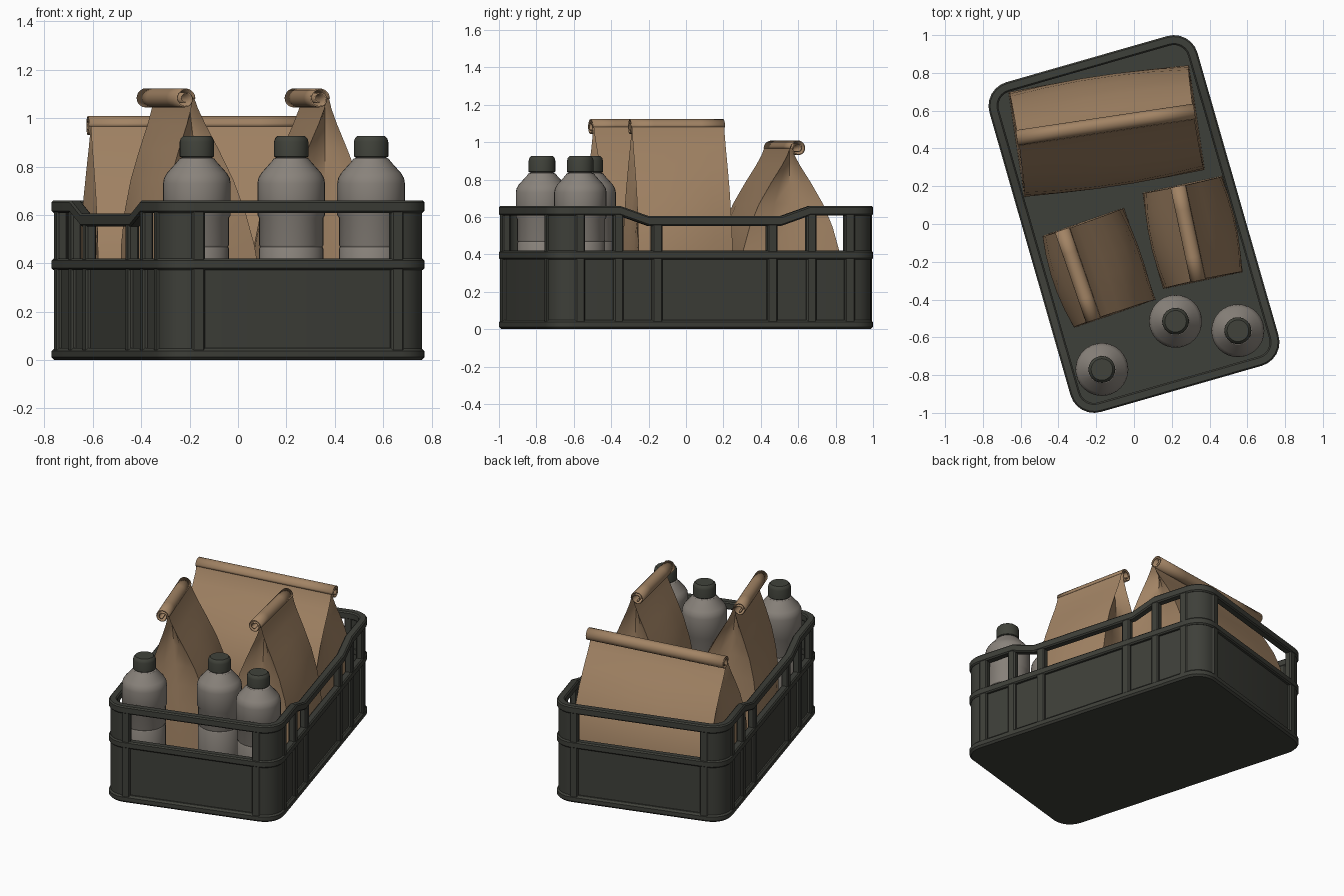
import bpy, bmesh, math
from mathutils import Matrix

if "Cube" in bpy.data.objects:
    bpy.data.objects.remove(bpy.data.objects["Cube"])

ANG = math.radians(16)
W, L, R = 0.573, 0.908, 0.13      # crate half width, half length, corner radius


def material(name, col):
    m = bpy.data.materials.new(name)
    m.diffuse_color = (*col, 1)
    m.use_nodes = True
    m.node_tree.nodes["Principled BSDF"].inputs["Base Color"].default_value = m.diffuse_color
    return m


CRATE = material("dark crate plastic", (0.048, 0.050, 0.041))
CAP = material("dark cap", (0.052, 0.055, 0.043))
BOTTLE = material("grey bottle", (0.25, 0.225, 0.198))
PAPER = material("brown paper", (0.36, 0.228, 0.128))


def finish(name, bm, mat, loc=(0, 0, 0), rot=0.0, angle=35):
    bmesh.ops.recalc_face_normals(bm, faces=bm.faces)
    me = bpy.data.meshes.new(name)
    bm.to_mesh(me)
    bm.free()
    me.materials.append(mat)
    ob = bpy.data.objects.new(name, me)
    bpy.context.collection.objects.link(ob)
    ob.location = loc
    ob.rotation_euler.z = rot
    bpy.ops.object.select_all(action='DESELECT')
    ob.select_set(True)
    bpy.context.view_layer.objects.active = ob
    bpy.ops.object.shade_smooth_by_angle(angle=math.radians(angle))
    return ob


def skin(bm, rows, close_rows=False, close_cols=True, caps=False):
    """Join rows of points with quads."""
    vs = [[bm.verts.new(p) for p in r] for r in rows]
    n, m = len(vs), len(vs[0])
    for i in range(n if close_rows else n - 1):
        for j in range(m if close_cols else m - 1):
            a, b = vs[i], vs[(i + 1) % n]
            bm.faces.new((a[j], a[(j + 1) % m], b[(j + 1) % m], b[j]))
    if caps:
        bm.faces.new(vs[0])
        bm.faces.new(vs[-1])


# ---------- crate ----------
def corner(k):
    """Points (x, y, nx, ny) round corner k."""
    cx = (W - R) * (1 if k in (0, 3) else -1)
    cy = (L - R) * (1 if k in (0, 1) else -1)
    angs = [math.pi / 2 * (k + i / 6) for i in range(7)]
    return [(cx + R * math.cos(a), cy + R * math.sin(a), math.cos(a), math.sin(a)) for a in angs]


BREAKS = (-0.53, -0.37, 0.37, 0.53)
LOOP = (corner(0) + corner(1) + [(-W, -y, -1, 0) for y in BREAKS]
        + corner(2) + corner(3) + [(W, y, 1, 0) for y in BREAKS])


def rim_z(y):
    """Top rim dips along the middle of the long sides."""
    t = min(1, max(0, (abs(y) - 0.37) / 0.16))
    return 0.605 + 0.055 * t


def sweep(name, path, profile, closed=True, dip=False):
    bm = bmesh.new()
    rows = [[(x - nx * d, y - ny * d, z + (rim_z(y) if dip else 0)) for d, z in profile]
            for x, y, nx, ny in path]
    skin(bm, rows, close_rows=closed, caps=not closed)
    return finish(name, bm, CRATE, rot=ANG)


def bar(z0, z1, d0, d1, c=0.008):
    """Chamfered rectangle as (inset, z) profile."""
    return [(d0 + c, z0), (d1 - c, z0), (d1, z0 + c), (d1, z1 - c),
            (d1 - c, z1), (d0 + c, z1), (d0, z1 - c), (d0, z0 + c)]


sweep("top_rim", LOOP, bar(-0.052, 0, 0, 0.052), dip=True)
sweep("middle_rail", LOOP, bar(0.372, 0.42, 0, 0.05))
sweep("bottom_rail", LOOP, bar(0.0, 0.05, 0, 0.05, 0.012))
sweep("lower_wall", LOOP, [(0.022, 0.03), (0.044, 0.03), (0.044, 0.40), (0.022, 0.40)])
for k in range(4):
    sweep("corner_panel_%d" % k, corner(k), [(0.01, 0.03), (0.046, 0.03), (0.046, 0.63), (0.01, 0.63)], False)

# floor plate
bm = bmesh.new()
skin(bm, [[(x - nx * 0.015, y - ny * 0.015, z) for x, y, nx, ny in LOOP] for z in (0.0, 0.035)], caps=True)
finish("crate_floor", bm, CRATE, rot=ANG)


# upright posts on all four sides
def post(name, x, y, sx, sy, top):
    bm = bmesh.new()
    bmesh.ops.create_cube(bm, size=1, matrix=Matrix.Translation((x, y, (top + 0.03) / 2))
                          @ Matrix.Diagonal((sx, sy, top - 0.03, 1)))
    bmesh.ops.bevel(bm, geom=bm.edges[:], offset=0.008, segments=1, affect='EDGES')
    finish(name, bm, CRATE, rot=ANG)


for s in (-1, 1):
    for t in (-1, 1):
        post("end_post", t * 0.428, s * (L - 0.026), 0.056, 0.046, 0.63)
        for y, wd in ((0.32, 0.058), (0.537, 0.054), (0.75, 0.056)):
            post("side_post", s * (W - 0.026), t * y, 0.046, wd, rim_z(y) - 0.02)


# ---------- bottles ----------
def lathe(name, prof, mat, loc, n=32):
    bm = bmesh.new()
    skin(bm, [[(r * math.cos(2 * math.pi * i / n), r * math.sin(2 * math.pi * i / n), z)
               for i in range(n)] for r, z in prof], caps=True)
    finish(name, bm, mat, loc=loc)


BODY = [(0.12, 0.036), (0.133, 0.055), (0.133, 0.46), (0.129, 0.468), (0.133, 0.476),
        (0.133, 0.588), (0.14, 0.60), (0.14, 0.73), (0.136, 0.752), (0.124, 0.773),
        (0.08, 0.822), (0.073, 0.832), (0.062, 0.836), (0.062, 0.86)]
LID = [(0.066, 0.838), (0.071, 0.842), (0.071, 0.902), (0.067, 0.916), (0.057, 0.926)]
for x, y in ((-0.17, -0.77), (0.22, -0.515), (0.55, -0.565)):
    lathe("bottle", BODY, BOTTLE, (x, y, 0))
    lathe("bottle_cap", LID, CAP, (x, y, 0))


# ---------- paper bags ----------
# height fraction, width fraction, gusset depth
LEVELS = [(0, 1, 0), (0.15, 1, 0.005), (0.3, 0.97, 0.012), (0.42, 0.92, 0.02), (0.55, 0.8, 0.032),
          (0.68, 0.62, 0.045), (0.8, 0.39, 0.055), (0.9, 0.18, 0.06), (0.96, 0.07, 0.06), (1, 0.02, 0.06)]


def paper_bag(name, x, y, rot, hl, hw, top, lean):
    zc, rr = top - 0.042, 0.04
    # body: box at the bottom, pinched to a ridge, with folded-in ends
    bm = bmesh.new()
    rows = []
    for t, f, g in LEVELS:
        w, ln, off = hw * f, hl * (1 - 0.03 * t), lean * t ** 1.3
        bulge = 0.03 * math.sin(math.pi * min(1, t * 1.05)) * f
        front = [(u * ln, -w - bulge * (1 - u * u)) for u in (-1, -0.6, -0.2, 0.2, 0.6, 1)]
        right = [(ln - g * 0.6, -w * 0.5), (ln - g, 0), (ln - g * 0.6, w * 0.5)]
        half = front + right
        ring = half + [(-px, -py) for px, py in half]
        rows.append([(px, py + off, 0.036 + t * (zc - 0.036)) for px, py in ring])
    skin(bm, rows, caps=True)
    finish(name, bm, PAPER, (x, y, 0), rot, 40)
    # rolled-down top: spiral sheet
    bm = bmesh.new()
    rows = []
    for i in range(37):
        a = math.pi - i / 36 * 1.75 * 2 * math.pi
        r = rr * (1 - 0.62 * max(0, i - 6) / 30)
        rows.append([(u * hl * 0.985, lean + rr - 0.004 + r * math.cos(a), zc + r * math.sin(a))
                     for u in (-1, -0.5, 0, 0.5, 1)])
    skin(bm, rows, close_cols=False)
    ob = finish(name + "_rolled_top", bm, PAPER, (x, y, 0), rot, 50)
    mod = ob.modifiers.new("paper", 'SOLIDIFY')
    mod.thickness = 0.006
    mod.offset = 0


paper_bag("large_bag", -0.145, 0.492, math.radians(8.5), 0.483, 0.28, 1.008, 0.0)
paper_bag("left_bag", -0.18, -0.23, math.radians(109), 0.257, 0.222, 1.122, 0.09)
paper_bag("right_bag", 0.31, -0.045, math.radians(102), 0.26, 0.215, 1.122, -0.01)
